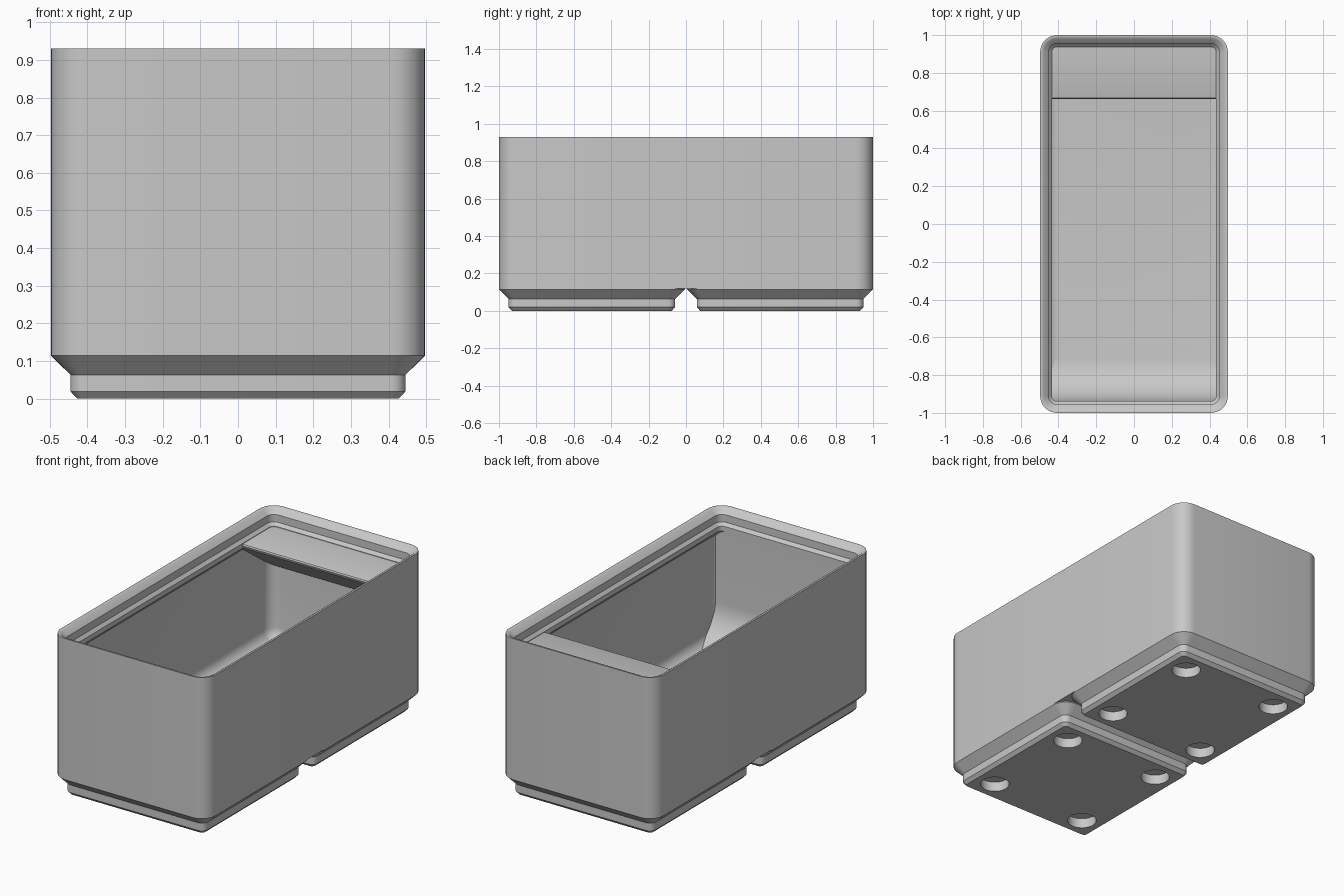
import bpy
import bmesh
from math import sin, cos, pi, radians

if "Cube" in bpy.data.objects:
    bpy.data.objects.remove(bpy.data.objects["Cube"], do_unlink=True)

# Single plain material
GREY = (0.58, 0.58, 0.58, 1)
grey = bpy.data.materials.new("light grey plastic")
grey.use_nodes = True
grey.diffuse_color = GREY
grey.node_tree.nodes["Principled BSDF"].inputs["Base Color"].default_value = GREY

HALF_X, HALF_Y, RADIUS = 0.497, 1.0, 0.09
TOP, FLOOR, BODY_BOTTOM = 0.93, 0.168, 0.119
WALL, LIP = 0.023, 0.062
LIP_BASE = 0.838


def finish(name, bm):
    bmesh.ops.recalc_face_normals(bm, faces=bm.faces)
    mesh = bpy.data.meshes.new(name)
    bm.to_mesh(mesh)
    bm.free()
    mesh.materials.append(grey)
    obj = bpy.data.objects.new(name, mesh)
    bpy.context.collection.objects.link(obj)
    return obj


def smooth(obj):
    bpy.ops.object.select_all(action="DESELECT")
    obj.select_set(True)
    bpy.context.view_layer.objects.active = obj
    bpy.ops.object.shade_smooth_by_angle(angle=radians(30))


def rounded_ring(bm, hx, hy, r, z, cy, steps=8):
    ring = []
    for i, (sx, sy) in enumerate([(1, 1), (-1, 1), (-1, -1), (1, -1)]):
        for k in range(steps + 1):
            a = (i + k / steps) * pi / 2
            ring.append(bm.verts.new((sx * (hx - r) + r * cos(a),
                                      cy + sy * (hy - r) + r * sin(a), z)))
    return ring


def loft(name, hx, hy, cy, profile):
    """Skin rounded rectangles; profile holds (inset, height) pairs."""
    bm = bmesh.new()
    rings = [rounded_ring(bm, hx - d, hy - d, max(RADIUS - d, 0.004), z, cy)
             for d, z in profile]
    for low, high in zip(rings, rings[1:]):
        for i in range(len(low)):
            j = (i + 1) % len(low)
            bm.faces.new((low[i], low[j], high[j], high[i]))
    bm.faces.new(rings[0])
    bm.faces.new(rings[-1])
    return finish(name, bm)


def prism(name, points, half_width):
    """Extrude a (y, z) outline across x."""
    bm = bmesh.new()
    ends = [[bm.verts.new((x, y, z)) for y, z in points]
            for x in (-half_width, half_width)]
    for end in ends:
        bm.faces.new(end)
    for i in range(len(points)):
        j = (i + 1) % len(points)
        bm.faces.new((ends[0][i], ends[0][j], ends[1][j], ends[1][i]))
    return finish(name, bm)


# Bin body: outer wall, stepped stacking lip, inner wall, filleted floor
profile = [(0, BODY_BOTTOM), (0, TOP), (0.009, TOP), (0.018, 0.9255),
           (0.0455, 0.898), (0.0455, LIP_BASE + 0.017), (LIP, LIP_BASE),
           (LIP, 0.81), (WALL, 0.771)]
FILLET = 0.066
for k in range(7):
    a = k / 6 * pi / 2
    profile.append((WALL + FILLET * (1 - cos(a)), FLOOR + FILLET * (1 - sin(a))))
smooth(loft("bin_body", HALF_X, HALF_Y, 0, profile))

# Curved scoop along the inside of the front wall
SCOOP = 0.22
front = -HALF_Y + LIP
outline = [(-0.965, FLOOR - 0.02), (-0.965, LIP_BASE - 0.005),
           (front, LIP_BASE - 0.005)]
for k in range(13):
    a = k / 12 * pi / 2
    outline.append((front + SCOOP * (1 - cos(a)), FLOOR + 0.001 + SCOOP * (1 - sin(a))))
outline.append((front + SCOOP, FLOOR - 0.02))
smooth(prism("front_scoop", outline, 0.477))

# Sloped label shelf at the back with a rounded front edge
shelf = [(0.965, LIP_BASE - 0.003), (0.675, LIP_BASE - 0.003), (0.667, 0.832),
         (0.663, 0.824), (0.665, 0.815), (0.672, 0.807), (0.965, 0.594)]
smooth(prism("label_shelf", shelf, 0.477))

# Two stepped feet, each with four round magnet recesses
FOOT = [(0.07, 0), (0.052, 0.019), (0.052, 0.063), (0, 0.114), (0, BODY_BOTTOM)]
for label, cy in (("front", -0.503), ("back", 0.503)):
    foot = loft(label + "_foot", HALF_X, HALF_X, cy, FOOT)
    bm = bmesh.new()
    for sx in (-1, 1):
        for sy in (-1, 1):
            made = bmesh.ops.create_cone(bm, cap_ends=True, segments=32,
                                         radius1=0.078, radius2=0.078, depth=0.114)
            bmesh.ops.translate(bm, verts=made["verts"],
                                vec=(sx * 0.311, cy + sy * 0.311, 0))
    cutter = finish(label + "_recess_cutter", bm)
    cutter.hide_render = True
    cut = foot.modifiers.new("recesses", "BOOLEAN")
    cut.operation = "DIFFERENCE"
    cut.solver = "EXACT"
    cut.object = cutter
    bpy.context.view_layer.objects.active = foot
    bpy.ops.object.modifier_apply(modifier=cut.name)
    bpy.data.objects.remove(cutter, do_unlink=True)
    smooth(foot)
